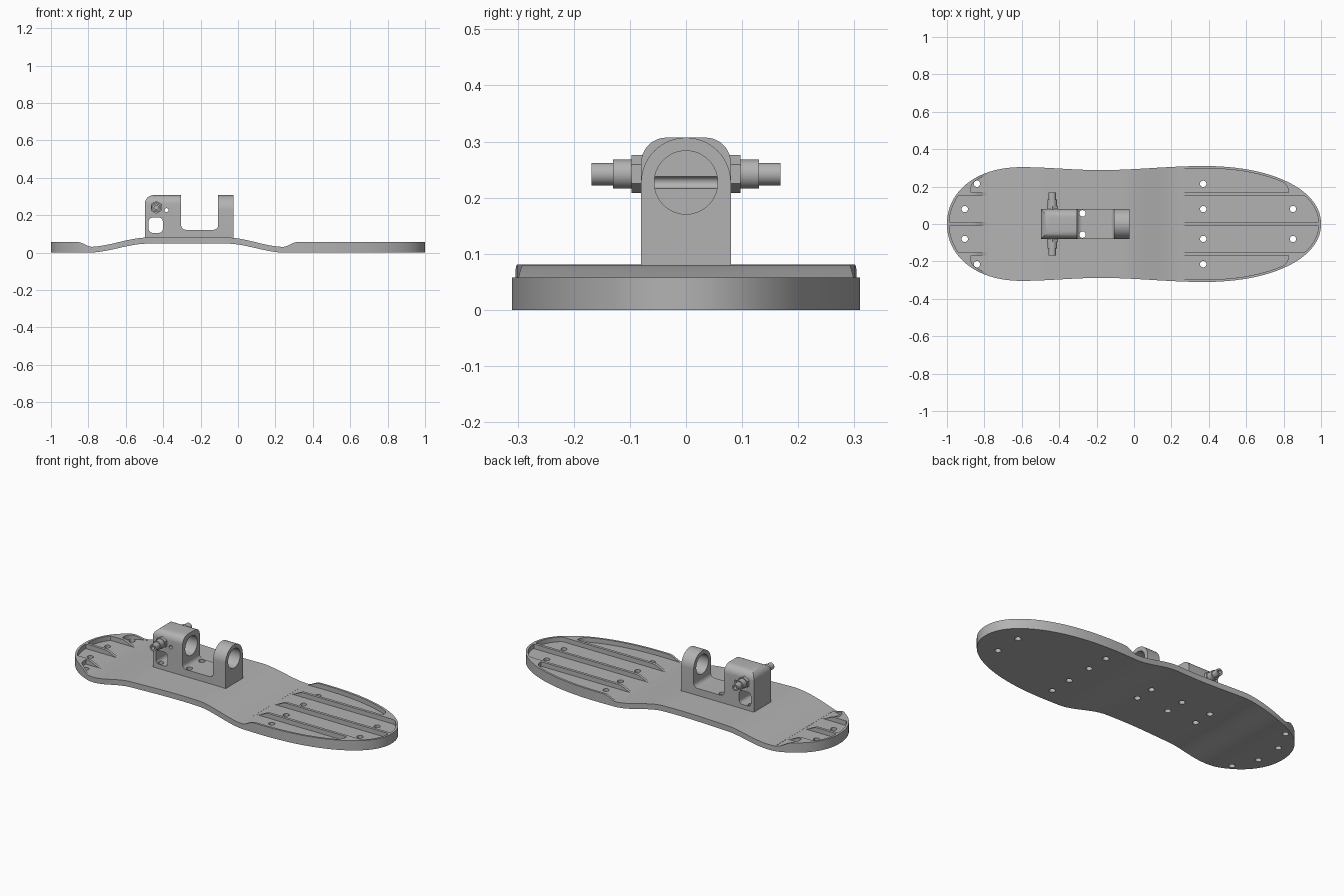
import bpy, bmesh, math

if "Cube" in bpy.data.objects:
    bpy.data.objects.remove(bpy.data.objects["Cube"])

GREY = bpy.data.materials.new("machined grey")
GREY.diffuse_color = (0.45, 0.45, 0.45, 1)
GREY.use_nodes = True
GREY.node_tree.nodes["Principled BSDF"].inputs["Base Color"].default_value = GREY.diffuse_color


def prism(name, pts, axis, lo, hi):
    """Extrude a 2D profile along an axis."""
    put = {"x": lambda a, b, t: (t, a, b),
           "y": lambda a, b, t: (a, t, b),
           "z": lambda a, b, t: (a, b, t)}[axis]
    bm = bmesh.new()
    n = len(pts)
    low = [bm.verts.new(put(a, b, lo)) for a, b in pts]
    top = [bm.verts.new(put(a, b, hi)) for a, b in pts]
    bm.faces.new(low)
    bm.faces.new(top)
    for i in range(n):
        j = (i + 1) % n
        bm.faces.new((low[i], low[j], top[j], top[i]))
    bmesh.ops.recalc_face_normals(bm, faces=bm.faces)
    me = bpy.data.meshes.new(name)
    bm.to_mesh(me)
    bm.free()
    me.materials.append(GREY)
    ob = bpy.data.objects.new(name, me)
    bpy.context.collection.objects.link(ob)
    return ob


def boolean(ob, tool, op="DIFFERENCE"):
    m = ob.modifiers.new("cut", "BOOLEAN")
    m.operation, m.solver, m.object = op, "EXACT", tool
    bpy.ops.object.select_all(action="DESELECT")
    bpy.context.view_layer.objects.active = ob
    ob.select_set(True)
    bpy.ops.object.modifier_apply(modifier=m.name)
    bpy.data.objects.remove(tool)


def smooth(ob):
    bpy.ops.object.select_all(action="DESELECT")
    bpy.context.view_layer.objects.active = ob
    ob.select_set(True)
    bpy.ops.object.shade_smooth_by_angle(angle=math.radians(30))


def circle(cx, cy, r, n=32, a0=0.0):
    return [(cx + r * math.cos(a0 + 2 * math.pi * i / n),
             cy + r * math.sin(a0 + 2 * math.pi * i / n)) for i in range(n)]


def rounded(corners, n=8):
    """Polygon from (x, y, radius) corners, right angles only."""
    out = []
    for i, (x, y, r) in enumerate(corners):
        if r == 0:
            out.append((x, y))
            continue
        px, py, _ = corners[i - 1]
        qx, qy, _ = corners[(i + 1) % len(corners)]
        d0, d1 = math.hypot(px - x, py - y), math.hypot(qx - x, qy - y)
        u = ((px - x) / d0, (py - y) / d0)
        v = ((qx - x) / d1, (qy - y) / d1)
        for k in range(n + 1):
            t = math.pi / 2 * k / n
            s, c = r * (1 - math.sin(t)), r * (1 - math.cos(t))
            out.append((x + u[0] * s + v[0] * c, y + u[1] * s + v[1] * c))
    return out


def ease(x, x0, x1):
    t = min(1, max(0, (x - x0) / (x1 - x0)))
    return t * t * (3 - 2 * t)


# Plate: half width along x, optionally shrunk by an inset d
def half_width(x, d=0.0):
    if x < -0.6:
        u, b = min(1, (-0.6 - x) / (0.4 - d)), 0.304
    elif x > 0.37:
        u, b = min(1, (x - 0.37) / (0.63 - d)), 0.31
    else:
        b = 0.304 - 0.016 * ease(x, -0.6, -0.18) + 0.022 * ease(x, -0.18, 0.37)
        return b - d
    return (b - d) * (1 - u ** 2.15) ** (1 / 2.1)


def bottom(x):
    return 0.048 * (ease(x, -0.80, -0.48) - ease(x, -0.06, 0.25))


def top(x):
    rim = 0.027 * (1 - ease(x, -0.86, -0.78) + ease(x, 0.24, 0.32))
    return bottom(x) + 0.0305 + rim + 0.002 * ease(x, -0.78, -0.5) * (1 - ease(x, -0.04, 0.24))


# Footplate: bent side profile trimmed by the plan outline
xs = [-1.05, -0.87] + [-0.86 + 0.01 * i for i in range(40)]
xs += [-0.07 + 0.01 * i for i in range(41)] + [1.05]
plate = prism("footplate", [(x, bottom(x)) for x in xs] + [(x, top(x)) for x in reversed(xs)],
              "y", -0.4, 0.4)
heel = [-0.6 - 0.4 * math.sin(math.pi / 2 * i / 24) for i in range(24, 0, -1)]
toe = [0.37 + 0.63 * math.sin(math.pi / 2 * i / 28) for i in range(1, 29)]
side = [(x, half_width(x)) for x in heel + [-0.6 + 0.97 * i / 24 for i in range(25)] + toe]
outline = side + [(x, -y) for x, y in reversed(side[1:-1])]
boolean(plate, prism("outline_cutter", outline, "z", -0.2, 0.4), "INTERSECT")


# Pockets that leave thin ribs and a rim
def pocket(y0, y1, x0, x1, sign, corner):
    n, pts = 40, []
    for i in range(n + 1):
        x = x0 + (x1 - x0) * math.sin(math.pi / 2 * i / n)
        y = min(y1, half_width(x, 0.013))
        k = 1 - abs(x1 - x) / corner if corner else 0
        if k > 0:  # rounded end
            y -= corner * (1 - math.sqrt(max(0, 1 - k * k)))
        if y > y0 + 0.001:
            pts.append((x, sign * y))
    pts.append((pts[-1][0], sign * y0))
    pts.append((x0, sign * y0))
    boolean(plate, prism("pocket_cutter", pts, "z", 0.0305, 0.2))


for s in (1, -1):
    pocket(0.008, 0.152, 0.235, 0.985, s, 0)
    pocket(0.168, 0.4, 0.235, 0.825, s, 0.03)
    pocket(0.008, 0.152, -0.775, -0.985, s, 0)
    pocket(0.168, 0.4, -0.775, -0.872, s, 0.025)

# Screw holes
for x, y in ((0.37, 0.215), (0.37, 0.08), (0.85, 0.08), (-0.905, 0.08), (-0.84, 0.215),
             (-0.275, 0.057), (-0.07, 0.057), (-0.463, 0.057)):
    for s in (1, -1):
        boolean(plate, prism("hole_cutter", circle(x, s * y, 0.017, 20), "z", -0.1, 0.3))
smooth(plate)

# Bracket: U-shaped side profile
bracket = prism("clamp_bracket", rounded([
    (-0.498, 0.078, 0), (-0.025, 0.078, 0), (-0.025, 0.307, 0), (-0.106, 0.307, 0),
    (-0.106, 0.122, 0.025), (-0.304, 0.122, 0.025), (-0.304, 0.307, 0),
    (-0.498, 0.307, 0.045)]), "y", -0.08, 0.08)
# round-topped lug and softened block, as seen along the bore
lug = rounded([(-0.08, 0, 0), (0.08, 0, 0), (0.08, 0.307, 0.0799), (-0.08, 0.307, 0.0799)], 14)
block = rounded([(-0.08, 0, 0), (0.08, 0, 0), (0.08, 0.307, 0.045), (-0.08, 0.307, 0.045)])
shape = prism("lug_shape", lug, "x", -0.2, 0.1)
boolean(shape, prism("block_shape", block, "x", -0.6, -0.2), "UNION")
boolean(bracket, shape, "INTERSECT")
# blind bore, cross hole, side window and base screw holes
boolean(bracket, prism("bore_cutter", circle(0, 0.227, 0.0565, 48), "x", -0.382, 0.1))
boolean(bracket, prism("cross_hole_cutter", circle(-0.382, 0.227, 0.0105, 20), "y", -0.2, 0.2))
boolean(bracket, prism("window_cutter", rounded([
    (-0.478, 0.106, 0.02), (-0.402, 0.106, 0.02), (-0.402, 0.187, 0.02),
    (-0.478, 0.187, 0.02)], 5), "y", -0.2, 0.2))
for x, depth in ((-0.275, 0.2), (-0.07, 0.14), (-0.463, 0.11)):
    for s in (1, -1):
        boolean(bracket, prism("hole_cutter", circle(x, s * 0.057, 0.017, 20), "z", 0, depth))
smooth(bracket)

# Stepped fittings on both sides of the block
for s, label in ((1, "back"), (-1, "front")):
    for part, r, n, y0, y1 in (("nut", 0.034, 6, 0.07, 0.097),
                               ("collar", 0.026, 28, 0.095, 0.13),
                               ("nozzle", 0.020, 28, 0.128, 0.168)):
        ob = prism(f"{label}_fitting_{part}", circle(-0.437, 0.242, r, n, math.pi / 2),
                   "y", *sorted((s * y0, s * y1)))
        if part == "nozzle":
            boolean(ob, prism("nozzle_cutter", circle(-0.437, 0.242, 0.011, 20), "y",
                              *sorted((s * 0.14, s * 0.2))))
        smooth(ob)
